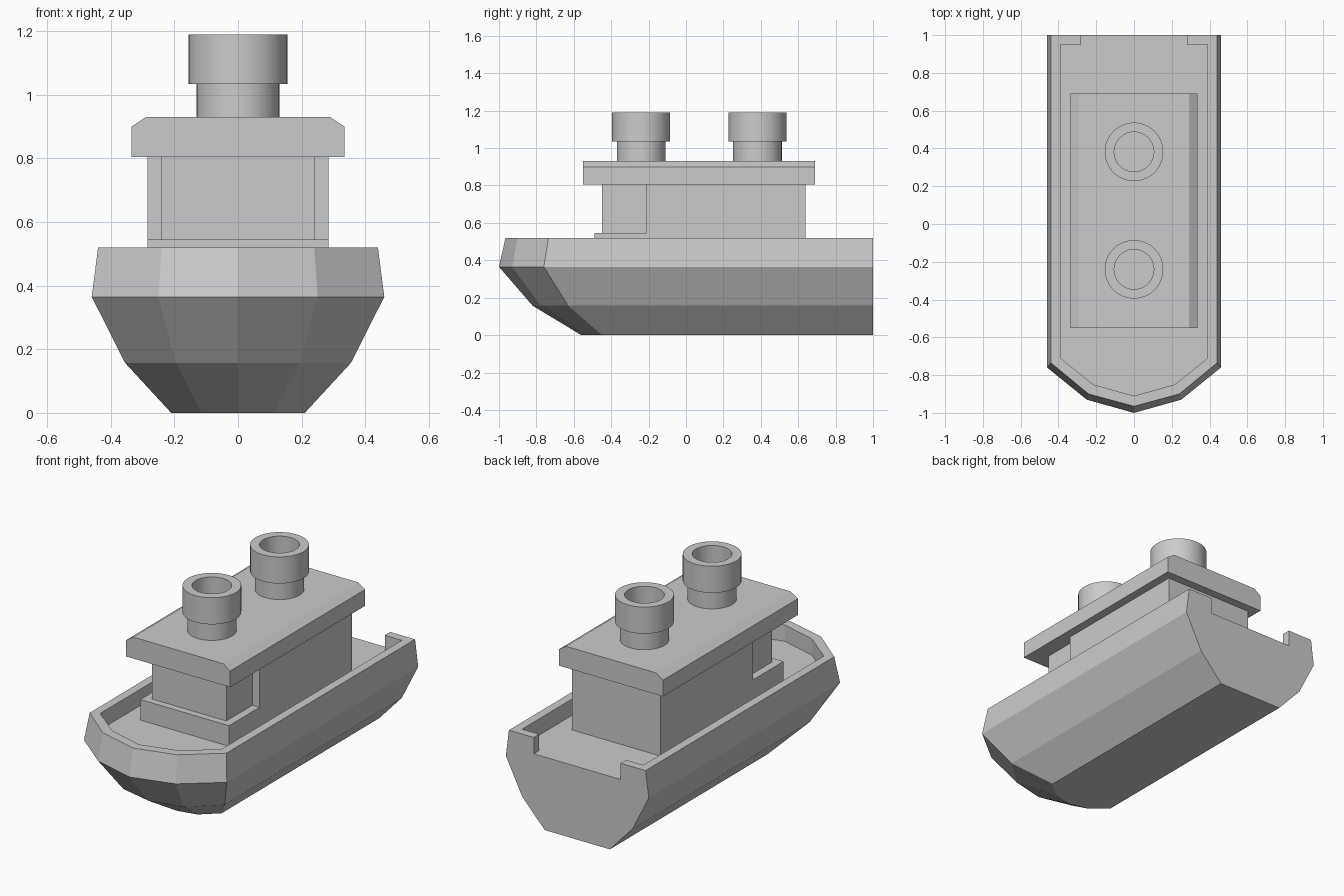
import bpy, bmesh, math

if "Cube" in bpy.data.objects:
    bpy.data.objects.remove(bpy.data.objects["Cube"])


def loft(name, rings, smooth=False):
    """Skin a list of equal-length rings and cap both ends."""
    bm = bmesh.new()
    vr = [[bm.verts.new(p) for p in r] for r in rings]
    n = len(vr[0])
    for a, b in zip(vr, vr[1:]):
        for i in range(n):
            j = (i + 1) % n
            bm.faces.new((a[i], a[j], b[j], b[i]))
    bm.faces.new(vr[0][::-1])
    bm.faces.new(vr[-1])
    bmesh.ops.recalc_face_normals(bm, faces=bm.faces[:])
    me = bpy.data.meshes.new(name)
    bm.to_mesh(me)
    bm.free()
    ob = bpy.data.objects.new(name, me)
    bpy.context.collection.objects.link(ob)
    bpy.ops.object.select_all(action='DESELECT')
    ob.select_set(True)
    bpy.context.view_layer.objects.active = ob
    if smooth:
        bpy.ops.object.shade_smooth_by_angle(angle=math.radians(30))
    return ob


def mirrored(half):
    """Close a right-hand half outline by mirroring it over x = 0."""
    return half + [(-x, y) for x, y in reversed(half) if x > 0]


def prism(name, half, z0, z1):
    pts = mirrored(half)
    return loft(name, [[(x, y, z) for x, y in pts] for z in (z0, z1)])


# Hull: z, half width, side end y, bow corner x and y, tip y
levels = [
    (0.0, 0.21, -0.45, 0.115, -0.535, -0.56),
    (0.157, 0.355, -0.63, 0.195, -0.775, -0.82),
    (0.365, 0.46, -0.76, 0.25, -0.93, -1.0),
    (0.52, 0.44, -0.735, 0.24, -0.90, -0.965),
]
rings = []
for z, w, ys, xc, yc, yt in levels:
    outline = mirrored([(w, 1.0), (w, ys), (xc, yc), (0, yt)])
    rings.append([(x, y, z) for x, y in outline])
hull = loft("hull", rings)

# Sunken deck with an open gap at the stern
DECK = 0.425
well = prism("deck_cutter", [(0.28, 1.1), (0.28, 0.95), (0.39, 0.95), (0.39, -0.71),
                             (0.215, -0.85), (0, -0.91)], DECK, 0.7)
well.hide_render = True
mod = hull.modifiers.new("deck", 'BOOLEAN')
mod.operation = 'DIFFERENCE'
mod.solver = 'EXACT'
mod.object = well
bpy.context.view_layer.objects.active = hull
bpy.ops.object.modifier_apply(modifier=mod.name)
bpy.data.objects.remove(well)

# Cabin, narrower at the front, with a low step around its nose
prism("cabin", [(0.285, 0.64), (0.285, -0.21), (0.24, -0.21), (0.24, -0.45)], DECK, 0.805)
prism("cabin_step", [(0.285, -0.21), (0.285, -0.49)], DECK, 0.545)

# Roof with chamfered long edges
roof = mirrored([(0.335, 0.805), (0.335, 0.90), (0.29, 0.93)])
loft("roof", [[(x, y, z) for x, z in roof] for y in (-0.55, 0.69)])

# Hollow funnels with a wide collar
profile = [(0.13, 0.925), (0.13, 1.035), (0.155, 1.035), (0.155, 1.19), (0.105, 1.19), (0.105, 0.935)]
SIDES = 48
for name, cy in (("front_funnel", -0.24), ("rear_funnel", 0.382)):
    loft(name, [[(r * math.cos(2 * math.pi * i / SIDES), cy + r * math.sin(2 * math.pi * i / SIDES), z)
                 for i in range(SIDES)] for r, z in profile], smooth=True)
